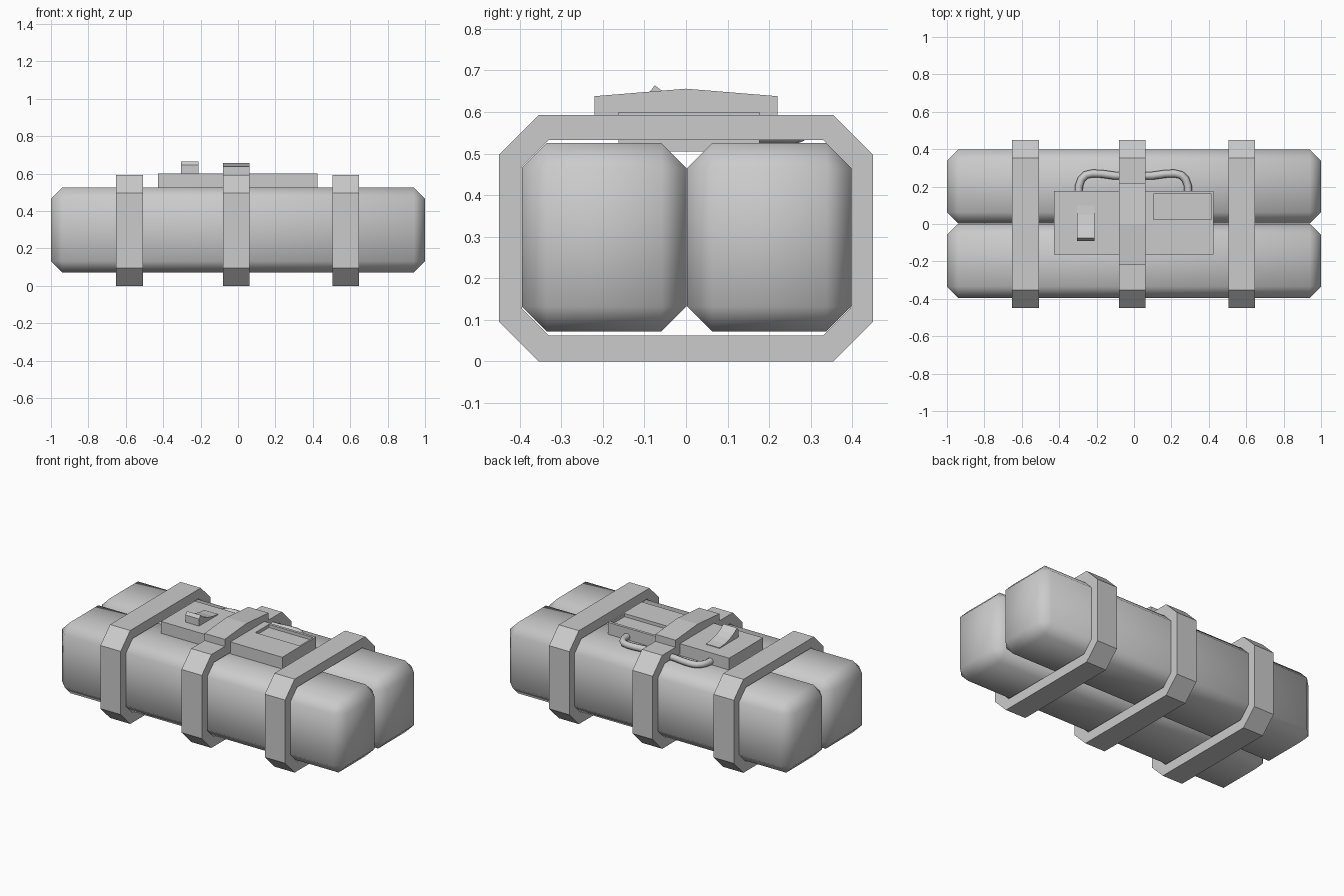
import bpy, bmesh
from mathutils import Vector

if "Cube" in bpy.data.objects:
    bpy.data.objects.remove(bpy.data.objects["Cube"])


def make(name, bm, angle=None):
    bmesh.ops.recalc_face_normals(bm, faces=bm.faces)
    me = bpy.data.meshes.new(name)
    bm.to_mesh(me)
    bm.free()
    ob = bpy.data.objects.new(name, me)
    bpy.context.collection.objects.link(ob)
    return ob


def box_bm(x0, x1, y0, y1, z0, z1):
    bm = bmesh.new()
    bmesh.ops.create_cube(bm, size=1)
    for v in bm.verts:
        v.co = Vector(((x0 + x1) / 2 + v.co.x * (x1 - x0),
                       (y0 + y1) / 2 + v.co.y * (y1 - y0),
                       (z0 + z1) / 2 + v.co.z * (z1 - z0)))
    return bm


def octagon(h, z0, z1, c):
    return [(h, z0 + c), (h, z1 - c), (h - c, z1), (c - h, z1),
            (-h, z1 - c), (-h, z0 + c), (c - h, z0), (h - c, z0)]


def strap(name, x0, x1):
    bm = bmesh.new()
    loops = [[bm.verts.new((x, y, z)) for y, z in prof]
             for x, prof in ((x0, outer), (x1, outer), (x1, inner), (x0, inner))]
    for k in range(4):
        a, b = loops[k], loops[(k + 1) % 4]
        for i in range(8):
            j = (i + 1) % 8
            bm.faces.new((a[i], a[j], b[j], b[i]))
    return make(name, bm)


def prism(name, prof, x0, x1):
    bm = bmesh.new()
    f = bm.faces.new([bm.verts.new((x0, y, z)) for y, z in prof])
    r = bmesh.ops.extrude_face_region(bm, geom=[f])
    for v in r["geom"]:
        if isinstance(v, bmesh.types.BMVert):
            v.co.x = x1
    return make(name, bm)


# Two chamfered, smooth-shaded bars
for name, y0, y1 in (("front_bar", -0.395, 0.001), ("back_bar", 0.003, 0.398)):
    bm = box_bm(-1, 1, y0, y1, 0.072, 0.525)
    bmesh.ops.bevel(bm, geom=bm.edges[:], offset=0.06, segments=1, affect='EDGES')
    for f in bm.faces:
        f.smooth = True
    make(name, bm)

# Three octagonal straps
outer = octagon(0.45, 0, 0.593, 0.096)
inner = octagon(0.394, 0.062, 0.533, 0.064)
for name, x in (("left_strap", -0.58), ("middle_strap", -0.01), ("right_strap", 0.575)):
    strap(name, x - 0.071, x + 0.071)

# Hump of the middle strap over the control box
prism("strap_hump", [(-0.22, 0.59), (0.22, 0.59), (0.22, 0.638), (0, 0.656), (-0.22, 0.638)],
      -0.081, 0.061)

# Control box with a recessed display on its top
bm = box_bm(-0.427, 0.425, -0.163, 0.177, 0.505, 0.6)
control_box = make("control_box", bm)
cutter = make("display_cutter", box_bm(0.105, 0.415, 0.024, 0.16, 0.58, 0.65))
cutter.hide_render = True
cutter.hide_set(True)
mod = control_box.modifiers.new("display_recess", 'BOOLEAN')
mod.object = cutter
mod.operation = 'DIFFERENCE'
mod.solver = 'EXACT'

# Rocker switch, curved ramp rising to the front
prism("rocker_switch", [(-0.09, 0.595), (0.1, 0.595), (0.1, 0.604), (0.05, 0.609), (0.0, 0.621),
                        (-0.04, 0.638), (-0.075, 0.664), (-0.09, 0.645)], -0.306, -0.21)

# Carrying handle behind the box
cu = bpy.data.curves.new("handle", 'CURVE')
cu.dimensions = '3D'
cu.bevel_depth = 0.021
cu.bevel_resolution = 2
cu.use_fill_caps = True
half = [(0.293, 0.165), (0.291, 0.205), (0.278, 0.24), (0.255, 0.262),
        (0.22, 0.27), (0.17, 0.268), (0.1, 0.258)]
path = [(-x, y) for x, y in half] + [(x, y) for x, y in reversed(half)]
sp = cu.splines.new('POLY')
sp.points.add(len(path) - 1)
for p, (x, y) in zip(sp.points, path):
    p.co = (x - 0.003, y, 0.546, 1)
sp.use_smooth = True
bpy.context.collection.objects.link(bpy.data.objects.new("handle", cu))
